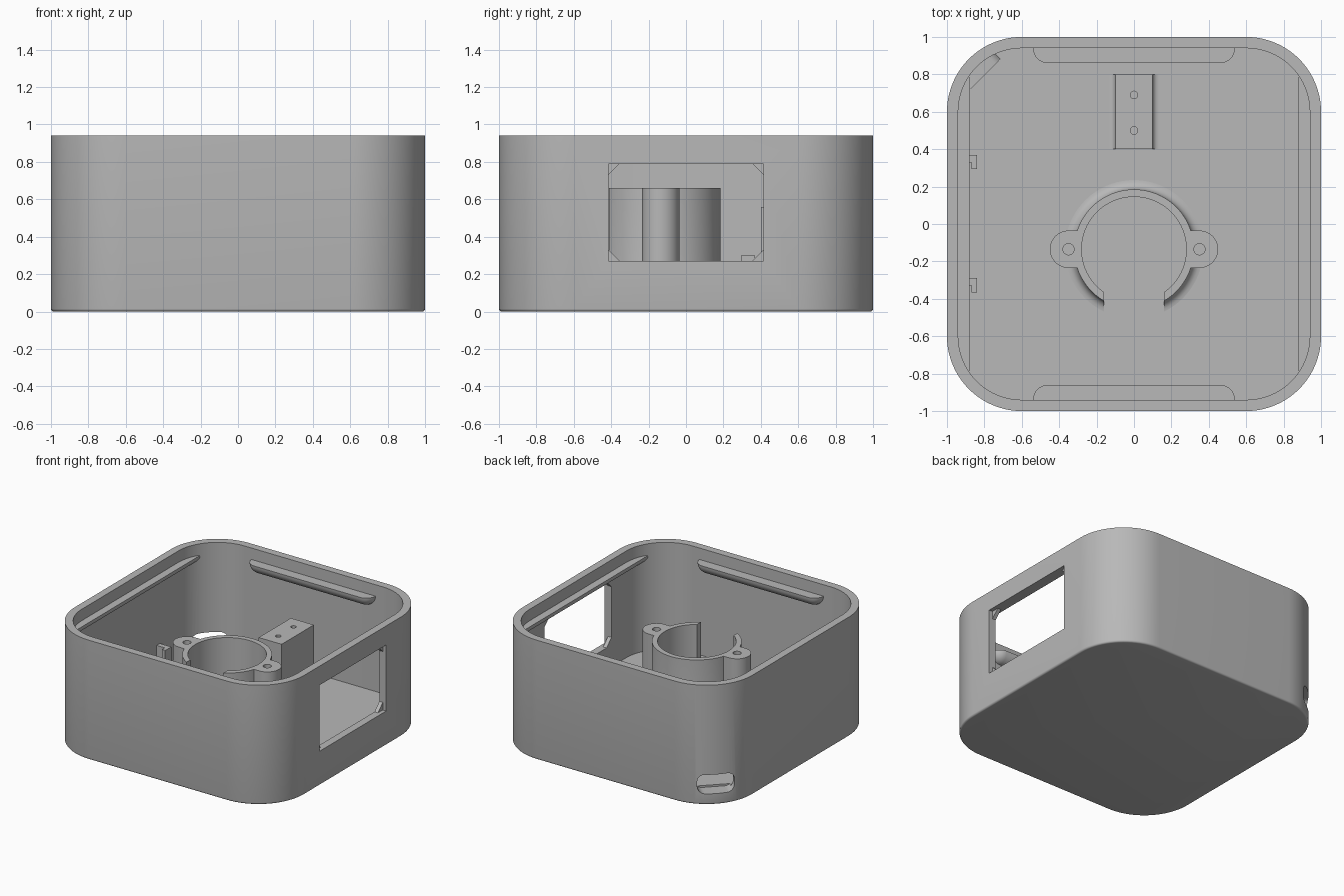
import bpy, bmesh
from math import sin, cos, asin, pi, sqrt, radians
from mathutils import Matrix, Vector

cube = bpy.data.objects.get("Cube")
if cube:
    bpy.data.objects.remove(cube, do_unlink=True)

grey = bpy.data.materials.new("light grey plastic")
grey.use_nodes = True
COLOUR = (0.48, 0.48, 0.48, 1)
grey.diffuse_color = COLOUR
grey.node_tree.nodes["Principled BSDF"].inputs["Base Color"].default_value = COLOUR

FLOOR, TOP, INNER = 0.10, 0.94, 0.94
IDENT = Matrix.Identity(4)


def loft(name, rings, matrix=IDENT):
    """Skin a list of closed rings and cap both ends."""
    bm = bmesh.new()
    rows = [[bm.verts.new(matrix @ Vector(p)) for p in ring] for ring in rings]
    n = len(rows[0])
    for a, b in zip(rows, rows[1:]):
        for i in range(n):
            j = (i + 1) % n
            bm.faces.new((a[i], a[j], b[j], b[i]))
    bm.faces.new(rows[0][::-1])
    bm.faces.new(rows[-1])
    bmesh.ops.recalc_face_normals(bm, faces=bm.faces)
    mesh = bpy.data.meshes.new(name)
    bm.to_mesh(mesh)
    bm.free()
    mesh.materials.append(grey)
    obj = bpy.data.objects.new(name, mesh)
    bpy.context.collection.objects.link(obj)
    return obj


def prism(name, outline, z0, z1, matrix=IDENT):
    return loft(name, [[(x, y, z) for x, y in outline] for z in (z0, z1)], matrix)


def rounded_rect(hx, hy, r, n=12):
    pts = []
    for k, (sx, sy) in enumerate([(1, 1), (-1, 1), (-1, -1), (1, -1)]):
        for i in range(n + 1):
            a = pi / 2 * (k + i / n)
            pts.append((sx * (hx - r) + r * cos(a), sy * (hy - r) + r * sin(a)))
    return pts


def circle(cx, cy, r, n=24):
    return [(cx + r * cos(2 * pi * i / n), cy + r * sin(2 * pi * i / n)) for i in range(n)]


def box(x0, x1, y0, y1):
    return [(x0, y0), (x1, y0), (x1, y1), (x0, y1)]


def cut(obj, cutter):
    cutter.hide_render = True
    mod = obj.modifiers.new("cut", 'BOOLEAN')
    mod.operation, mod.solver, mod.object = 'DIFFERENCE', 'EXACT', cutter
    bpy.context.view_layer.objects.active = obj
    bpy.ops.object.modifier_apply(modifier=mod.name)
    bpy.data.objects.remove(cutter, do_unlink=True)


def smooth(obj):
    bpy.ops.object.select_all(action='DESELECT')
    obj.select_set(True)
    bpy.context.view_layer.objects.active = obj
    bpy.ops.object.shade_smooth_by_angle(angle=radians(30))


# Open tray: outer wall with a softened bottom edge, rim, inner wall and floor
layers = []
for i in range(5):
    a = pi / 2 * i / 4
    layers.append((0.985 + 0.015 * sin(a), 0.015 - 0.015 * cos(a)))
layers += [(1, TOP), (INNER, TOP), (INNER, FLOOR)]
shell = loft("shell", [[(x, y, z) for x, y in rounded_rect(h, h, h - 0.6, 20)]
                       for h, z in layers])

# Side window
W, Z0, Z1 = 0.415, 0.27, 0.79
cut(shell, prism("window_cutter", box(0.8, 1.1, -W, W), Z0, Z1))

# Cable slot through the back corner
diagonal = Vector((-1, 1, 0)).normalized()
along = Vector((1, 1, 0)).normalized()
slot_frame = Matrix((along, Vector((0, 0, 1)), diagonal)).transposed().to_4x4()
slot_frame.translation = (0, 0, 0.16)
cut(shell, prism("slot_cutter", rounded_rect(0.135, 0.075, 0.055, 8), 1.13, 1.35, slot_frame))
smooth(shell)

# Triangular braces in the window corners
for sy in (-1, 1):
    for name, z, dz in (("lower", Z0, 1), ("upper", Z1, -1)):
        tri = [(sy * W, z), (sy * (W - 0.06), z), (sy * W, z + dz * 0.06)]
        loft(f"window_brace_{name}_{'back' if sy > 0 else 'front'}",
             [[(x, y, zz) for y, zz in tri] for x in (0.94, 0.97)])


# Lid ridges: flat on top, quarter-round underneath
def ridge(name, half, r, turn, rounded):
    stations = [(-half, r), (half, r)]
    if rounded:
        steps = [pi / 2 * i / 8 for i in range(9)]
        ends = [(half - r + r * sin(a), max(r * cos(a), 0.002)) for a in steps]
        stations = [(-x, q) for x, q in reversed(ends)] + ends
    rings = []
    for x, q in stations:
        arc = [(x, INNER - q * cos(pi / 16 * k), 0.85 - q * sin(pi / 16 * k)) for k in range(9)]
        rings.append([(x, INNER + 0.01, 0.85)] + arc + [(x, INNER + 0.01, 0.85 - q)])
    smooth(loft(name, rings, Matrix.Rotation(turn, 4, 'Z')))


ridge("back_ridge", 0.54, 0.08, 0, True)
ridge("front_ridge", 0.54, 0.08, pi, True)
ridge("left_ridge", 0.785, 0.06, -pi / 2, False)
ridge("right_ridge", 0.785, 0.06, pi / 2, False)

# Round holder, open at the front, with a flared foot
CY, RING_TOP, GAP = -0.135, 0.66, 0.16
foot = 0.05
profile = [(0.28, FLOOR - 0.02), (0.28, RING_TOP), (0.32, RING_TOP)]
for i in range(7):
    a = pi / 2 * i / 6
    profile.append((0.32 + foot * (1 - cos(a)), FLOOR + foot * (1 - sin(a))))
profile.append((0.32 + foot, FLOOR - 0.02))
rings = []
for i in range(65):
    ring = []
    for r, z in profile:
        g = asin(GAP / r)
        a = -pi / 2 + g + (2 * pi - 2 * g) * i / 64
        ring.append((r * cos(a), CY + r * sin(a), z))
    rings.append(ring)
smooth(loft("round_holder", rings))

# Screw lugs on both sides of the holder
for s, side in ((1, "left"), (-1, "right")):
    outline = [(s * 0.29, CY - 0.1)]
    outline += [(s * (0.35 + 0.1 * cos(a)), CY + 0.1 * sin(a))
                for a in (-pi / 2 + pi * i / 20 for i in range(21))]
    outline.append((s * 0.29, CY + 0.1))
    lug = prism(f"{side}_screw_lug", outline, FLOOR - 0.02, RING_TOP)
    cut(lug, prism("hole_cutter", circle(s * 0.35, CY, 0.03), 0.3, 0.8))
    smooth(lug)

# Mounting block with flared sides and two screw holes
half = [(0.13, FLOOR - 0.02)]
for i in range(7):
    a = pi / 2 * i / 6
    half.append((0.13 - 0.03 * sin(a), FLOOR + 0.03 * (1 - cos(a))))
half.append((0.1, 0.56))
section = half + [(-x, z) for x, z in reversed(half)]
block = loft("mounting_block", [[(x, y, z) for x, z in section] for y in (0.4, 0.8)])
for y in (0.5, 0.69):
    cut(block, prism("hole_cutter", circle(0, y, 0.02), 0.3, 0.7))
smooth(block)

# Hooked clips on the wall opposite the window
for y, place in ((0.33, "back"), (-0.33, "front")):
    hook = [(-0.95, y + 0.04), (-0.95, y), (-0.868, y), (-0.868, y - 0.035),
            (-0.84, y - 0.035), (-0.84, y + 0.04)]
    prism(f"{place}_clip", hook, FLOOR - 0.02, 0.30)
